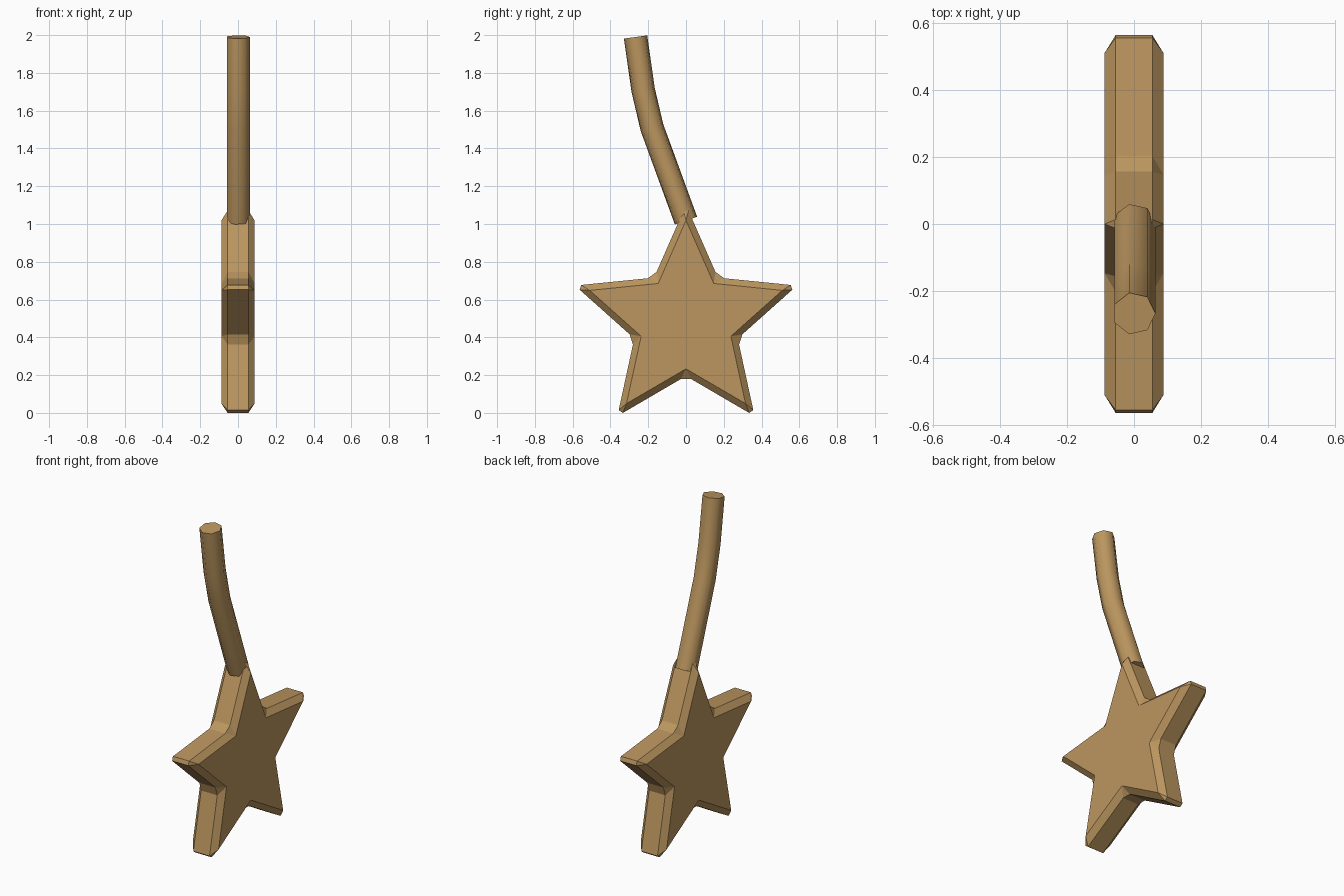
import bpy, bmesh, math
from mathutils import Vector, Matrix

cube = bpy.data.objects.get("Cube")
if cube:
    bpy.data.objects.remove(cube)

wood = bpy.data.materials.new("warm tan")
wood.use_nodes = True
colour = (0.50, 0.305, 0.115, 1.0)
wood.diffuse_color = colour
wood.node_tree.nodes["Principled BSDF"].inputs["Base Color"].default_value = colour


def add_object(name, bm):
    bmesh.ops.recalc_face_normals(bm, faces=bm.faces)
    mesh = bpy.data.meshes.new(name)
    bm.to_mesh(mesh)
    bm.free()
    mesh.materials.append(wood)
    obj = bpy.data.objects.new(name, mesh)
    bpy.context.collection.objects.link(obj)
    return obj


# Five-pointed star plate, extruded along x and chamfered on every edge
HALF, CHAMFER, CENTRE_Z = 0.088, 0.033, 0.483
bm = bmesh.new()
outline = []
for i in range(10):
    radius = 0.618 if i % 2 == 0 else 0.288
    a = math.pi / 2 + i * math.pi / 5
    outline.append(bm.verts.new((-HALF, radius * math.cos(a), CENTRE_Z + radius * math.sin(a))))
face = bm.faces.new(outline)
extruded = bmesh.ops.extrude_face_region(bm, geom=[face], use_keep_orig=True)
moved = [v for v in extruded["geom"] if isinstance(v, bmesh.types.BMVert)]
bmesh.ops.translate(bm, verts=moved, vec=(2 * HALF, 0, 0))
star = add_object("star", bm)
bevel = star.modifiers.new("chamfer", 'BEVEL')
bevel.width = CHAMFER
bevel.segments = 1
bevel.limit_method = 'NONE'
bevel.use_clamp_overlap = False

# Bent seven-sided handle: rings along a path, tilted about x
SIDES, RADIUS = 7, 0.064
path = [(0.0, 1.018, 19), (-0.18, 1.51, 17), (-0.227, 1.71, 12), (-0.267, 1.99, 8)]
bm = bmesh.new()
rings = []
for y, z, tilt in path:
    turn = Matrix.Rotation(math.radians(tilt), 3, 'X')
    ring = []
    for k in range(SIDES):
        a = 2 * math.pi * k / SIDES
        offset = turn @ Vector((RADIUS * math.cos(a), RADIUS * math.sin(a), 0))
        ring.append(bm.verts.new(Vector((0, y, z)) + offset))
    rings.append(ring)
for low, high in zip(rings, rings[1:]):
    for k in range(SIDES):
        n = (k + 1) % SIDES
        bm.faces.new((low[k], low[n], high[n], high[k]))
bm.faces.new(rings[0])
bm.faces.new(rings[-1])
handle = add_object("handle", bm)

# Smooth sides with sharp end caps
bpy.ops.object.select_all(action='DESELECT')
handle.select_set(True)
bpy.context.view_layer.objects.active = handle
bpy.ops.object.shade_smooth_by_angle(angle=math.radians(60))
